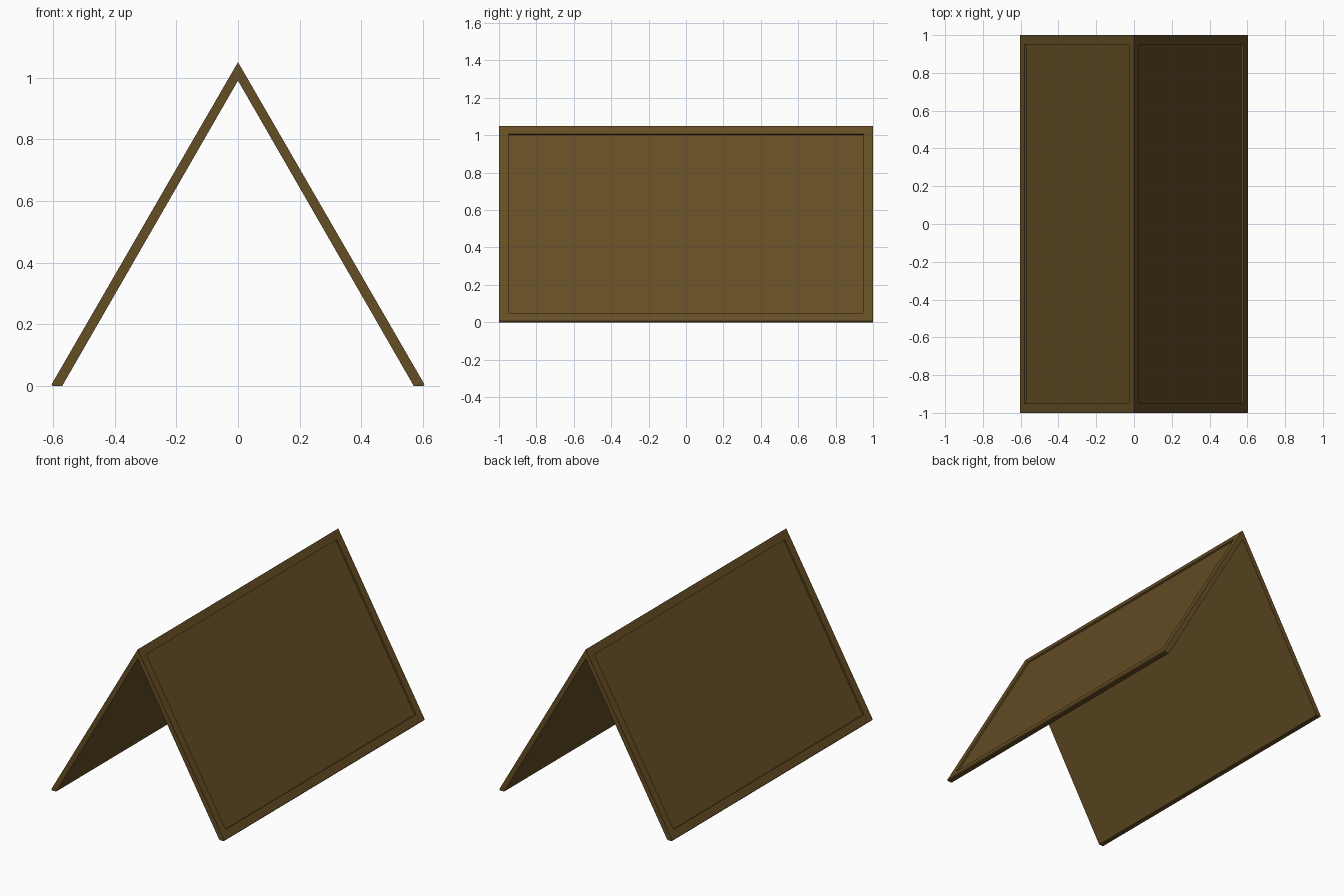
import bpy, bmesh

if "Cube" in bpy.data.objects:
    bpy.data.objects.remove(bpy.data.objects["Cube"])

wood = bpy.data.materials.new("brown_wood")
wood.diffuse_color = (0.13, 0.075, 0.018, 1)
wood.use_nodes = True
wood.node_tree.nodes["Principled BSDF"].inputs["Base Color"].default_value = wood.diffuse_color

# Cross-section of one leaning board: ridge, outer foot, foot chamfer, inner foot, inner ridge
PROFILE = [(0, 1.05), (0.604, 0.006), (0.6, 0), (0.57, 0), (0, 0.99)]


def board(name, side):
    bm = bmesh.new()
    verts = [bm.verts.new((side * x, -1, z)) for x, z in PROFILE]
    end = bm.faces.new(verts)
    new = bmesh.ops.extrude_face_region(bm, geom=[end])["geom"]
    bmesh.ops.translate(bm, vec=(0, 2, 0),
                        verts=[v for v in new if isinstance(v, bmesh.types.BMVert)])
    bmesh.ops.recalc_face_normals(bm, faces=bm.faces[:])
    # Raised border around a shallow recessed display area on the outer face
    outer = max((f for f in bm.faces if f.normal.z > 0.3), key=lambda f: f.calc_area())
    bmesh.ops.inset_region(bm, faces=[outer], thickness=0.072)
    shift = outer.normal * -0.01
    walls = bmesh.ops.extrude_face_region(bm, geom=[outer])["geom"]
    bmesh.ops.translate(bm, vec=shift,
                        verts=[v for v in walls if isinstance(v, bmesh.types.BMVert)])
    if outer.is_valid:
        bmesh.ops.delete(bm, geom=[outer], context='FACES_ONLY')
    bmesh.ops.recalc_face_normals(bm, faces=bm.faces[:])
    mesh = bpy.data.meshes.new(name)
    bm.to_mesh(mesh)
    bm.free()
    mesh.materials.append(wood)
    bpy.context.collection.objects.link(bpy.data.objects.new(name, mesh))


board("right_board", 1)
board("left_board", -1)
